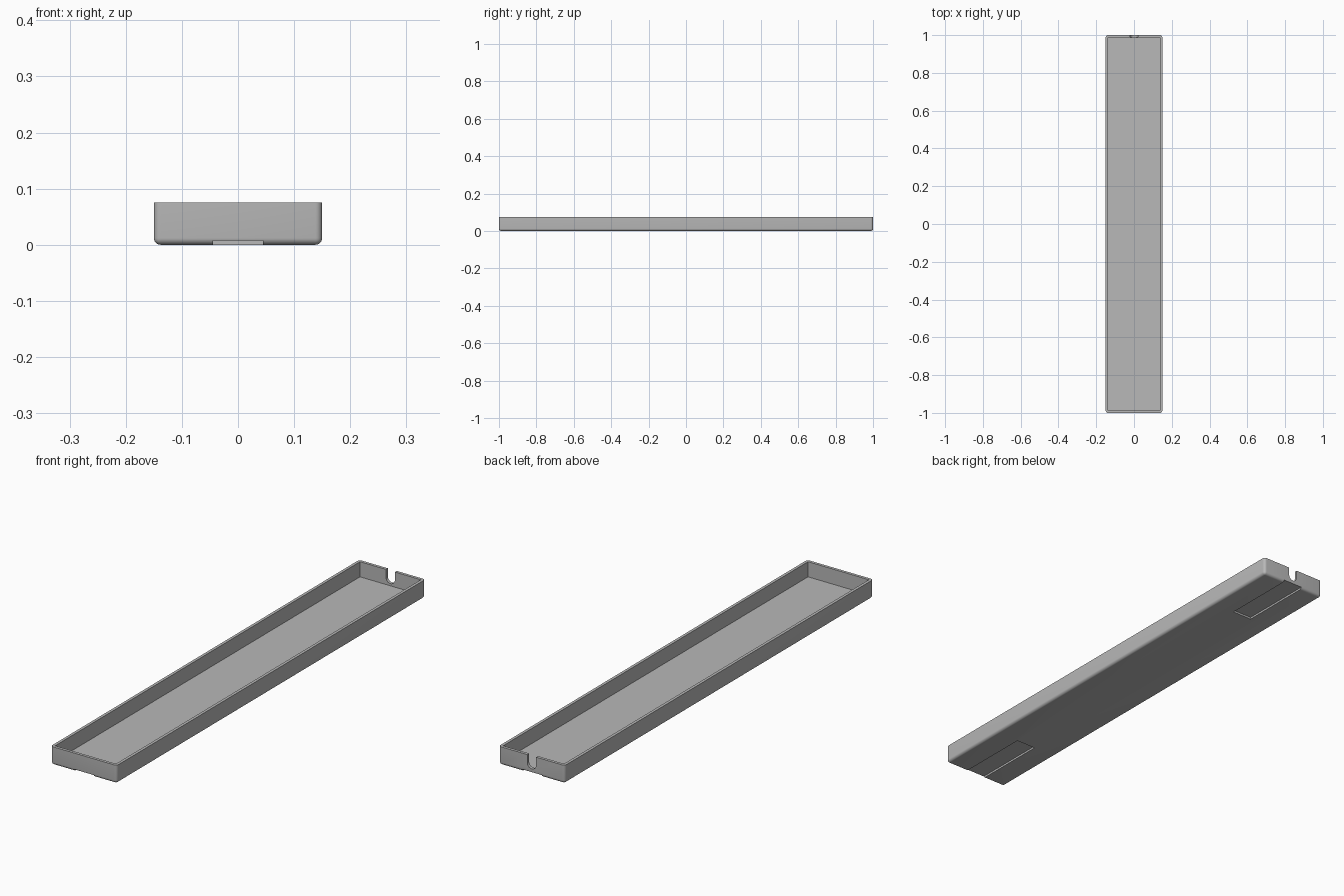
import bpy
import bmesh
from mathutils import Matrix

WIDTH, LENGTH, HEIGHT = 0.3, 2.0, 0.075
WALL, FLOOR, ROUND = 0.012, 0.013, 0.012

if "Cube" in bpy.data.objects:
    bpy.data.objects.remove(bpy.data.objects["Cube"])

grey = bpy.data.materials.new("light grey plastic")
grey.use_nodes = True
colour = (0.48, 0.48, 0.48, 1)
grey.diffuse_color = colour
grey.node_tree.nodes["Principled BSDF"].inputs["Base Color"].default_value = colour


def finish(bm, name):
    mesh = bpy.data.meshes.new(name)
    bm.to_mesh(mesh)
    bm.free()
    mesh.materials.append(grey)
    obj = bpy.data.objects.new(name, mesh)
    bpy.context.collection.objects.link(obj)
    return obj


def box(name, low, high, radius=0):
    """Box between two corners; a radius rounds every edge except the top rim."""
    size = [b - a for a, b in zip(low, high)]
    centre = [(a + b) / 2 for a, b in zip(low, high)]
    bm = bmesh.new()
    bmesh.ops.create_cube(bm, size=1, matrix=Matrix.Translation(centre) @ Matrix.Diagonal((*size, 1)))
    if radius:
        edges = [e for e in bm.edges if min(v.co.z for v in e.verts) < centre[2]]
        bmesh.ops.bevel(bm, geom=edges, offset=radius, segments=6, profile=0.5, affect='EDGES')
    return finish(bm, name)


def cylinder_y(name, centre, radius, depth):
    bm = bmesh.new()
    bmesh.ops.create_cone(bm, cap_ends=True, segments=32, radius1=radius, radius2=radius, depth=depth,
                          matrix=Matrix.Translation(centre) @ Matrix.Rotation(1.5707963, 4, 'X'))
    return finish(bm, name)


# Outer shell
hx, hy = WIDTH / 2, LENGTH / 2
tray = box("tray", (-hx, -hy, 0), (hx, hy, HEIGHT), ROUND)

# Inside cavity
cutters = [box("cavity", (WALL - hx, WALL - hy, FLOOR), (hx - WALL, hy - WALL, 0.2))]

# Shallow slots under both ends, open at the end walls
for side, name in ((-1, "front_slot"), (1, "back_slot")):
    ends = sorted((side * (hy - 0.32), side * (hy + 0.1)))
    cutters.append(box(name, (-0.045, ends[0], -0.1), (0.045, ends[1], 0.008)))

# Round-bottomed cable notch in the back wall
r, z = 0.02, 0.042
cutters.append(cylinder_y("notch_round", (0, hy, z), r, 0.06))
cutters.append(box("notch_slot", (-r, hy - 0.03, z), (r, hy + 0.03, 0.2)))

bpy.context.view_layer.objects.active = tray
for cutter in cutters:
    cut = tray.modifiers.new(cutter.name, 'BOOLEAN')
    cut.operation, cut.solver, cut.object = 'DIFFERENCE', 'EXACT', cutter
    bpy.ops.object.modifier_apply(modifier=cut.name)
    bpy.data.objects.remove(cutter)

# Smooth roundings, crisp edges
bpy.ops.object.select_all(action='DESELECT')
tray.select_set(True)
bpy.ops.object.shade_smooth_by_angle(angle=0.52)
